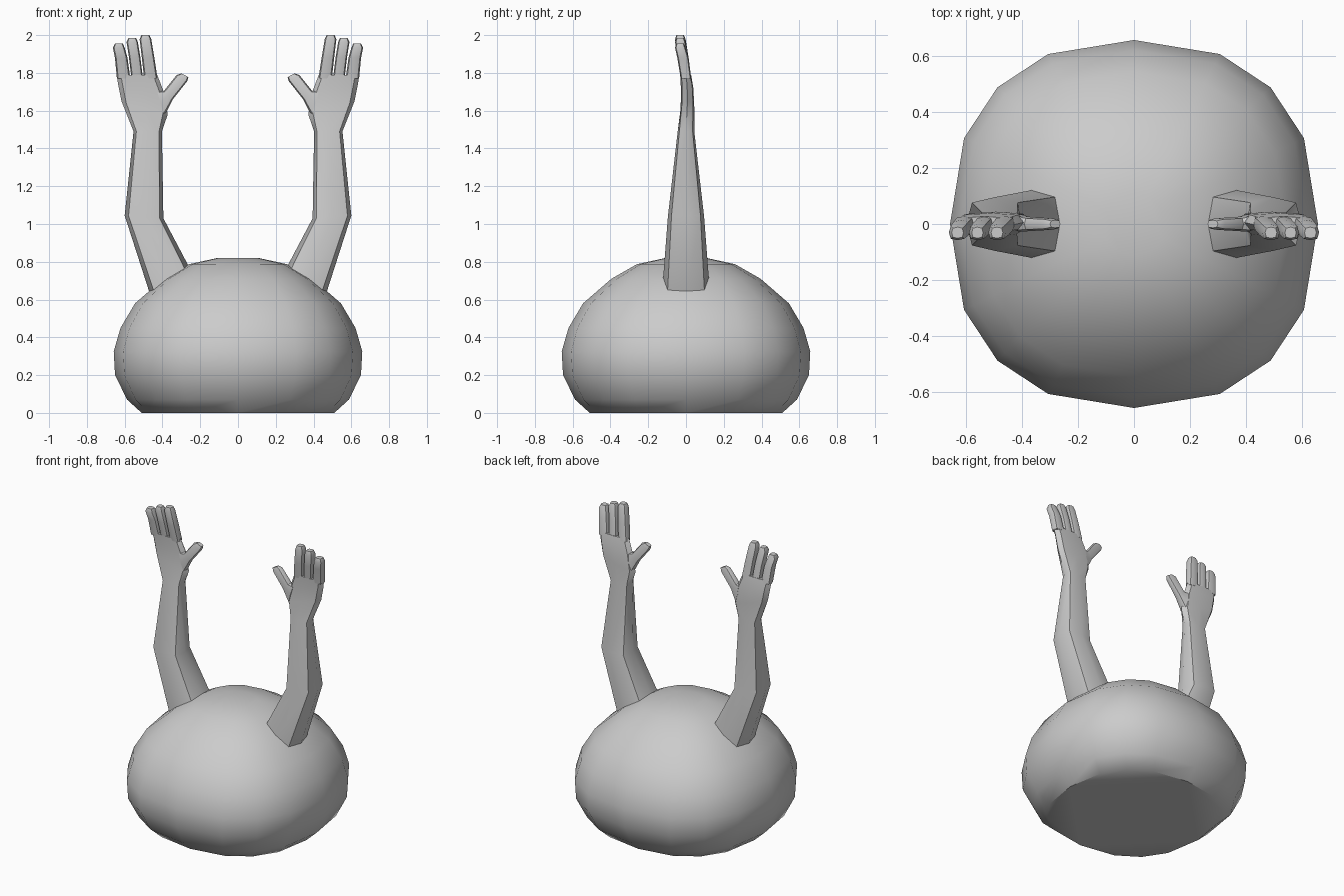
import bpy, bmesh
from math import sin, cos, pi, radians

if "Cube" in bpy.data.objects:
    bpy.data.objects.remove(bpy.data.objects["Cube"])


def make_object(name, rings, mirror=False):
    """Skin a stack of equal-length point rings and cap both ends."""
    bm = bmesh.new()
    loops = [[bm.verts.new(p) for p in ring] for ring in rings]
    n = len(loops[0])
    for a, b in zip(loops, loops[1:]):
        for i in range(n):
            j = (i + 1) % n
            bm.faces.new((a[i], a[j], b[j], b[i]))
    bm.faces.new(loops[0][::-1])
    bm.faces.new(loops[-1])
    bmesh.ops.recalc_face_normals(bm, faces=bm.faces)
    mesh = bpy.data.meshes.new(name)
    bm.to_mesh(mesh)
    bm.free()
    ob = bpy.data.objects.new(name, mesh)
    bpy.context.collection.objects.link(ob)
    bpy.ops.object.select_all(action='DESELECT')
    ob.select_set(True)
    bpy.context.view_layer.objects.active = ob
    bpy.ops.object.shade_smooth_by_angle(angle=radians(42))
    if mirror:
        mod = ob.modifiers.new("Mirror", 'MIRROR')
        mod.use_mirror_merge = False
    return ob


def limb(name, sections):
    """Eight-sided limb; section = inner x,z, outer x,z, y centre, y half width."""
    rings = []
    for x0, z0, x1, z1, yc, h in sections:
        ring = []
        for i in range(8):
            k = 1.0 if i % 2 == 0 else 1.13   # slightly boxy section
            u, v = k * cos(i * pi / 4), k * sin(i * pi / 4)
            ring.append(((x0 + x1) / 2 + u * (x1 - x0) / 2, yc + v * h,
                         (z0 + z1) / 2 + u * (z1 - z0) / 2))
        rings.append(ring)
    return make_object(name, rings, mirror=True)


# Body: squashed, slightly squared ball with a flat base
profile = [(.51, 0), (.587, .07), (.651, .2), (.658, .325), (.622, .45),
           (.545, .58), (.395, .71), (.26, .787), (.11, .82)]
angles = [q * 90 + a for q in range(4) for a in (0, 26.8, 45, 63.2)]
square = [1, 1.035, 1.05, 1.035] * 4
make_object("body", [[(r * s * cos(radians(a)), r * s * sin(radians(a)), z)
                      for a, s in zip(angles, square)] for r, z in profile])

# Arms with palms
limb("arm", [(.255, .765, .468, .635, 0, .122),
             (.395, 1.03, .6, 1.045, 0, .096),
             (.403, 1.49, .553, 1.49, 0, .044),
             (.372, 1.58, .617, 1.65, .008, .036),
             (.393, 1.70, .635, 1.74, .006, .033),
             (.428, 1.79, .642, 1.79, -.002, .029)])

# Thumbs
limb("thumb", [(.39, 1.57, .43, 1.71, .004, .032),
               (.345, 1.66, .392, 1.705, 0, .025),
               (.268, 1.757, .326, 1.788, 0, .021),
               (.263, 1.778, .3, 1.797, 0, .014)])

# Fingers: base inner x, base outer x, tip inner x, tip outer x, top z
for i, (b0, b1, t0, t1, top) in enumerate([(.426, .497, .459, .521, 2.0),
                                           (.503, .564, .53, .59, 1.985),
                                           (.57, .641, .6, .662, 1.955)]):
    m0, m1 = (b0 + t0) / 2, (b1 + t1) / 2
    limb(f"finger_{i + 1}", [(b0, 1.77, b1, 1.77, 0, .028),
                             (m0, 1.88, m1, 1.88, -.016, .03),
                             (t0, top - .022, t1, top - .022, -.03, .028),
                             (t0 + .01, top, t1 - .01, top, -.031, .02)])
